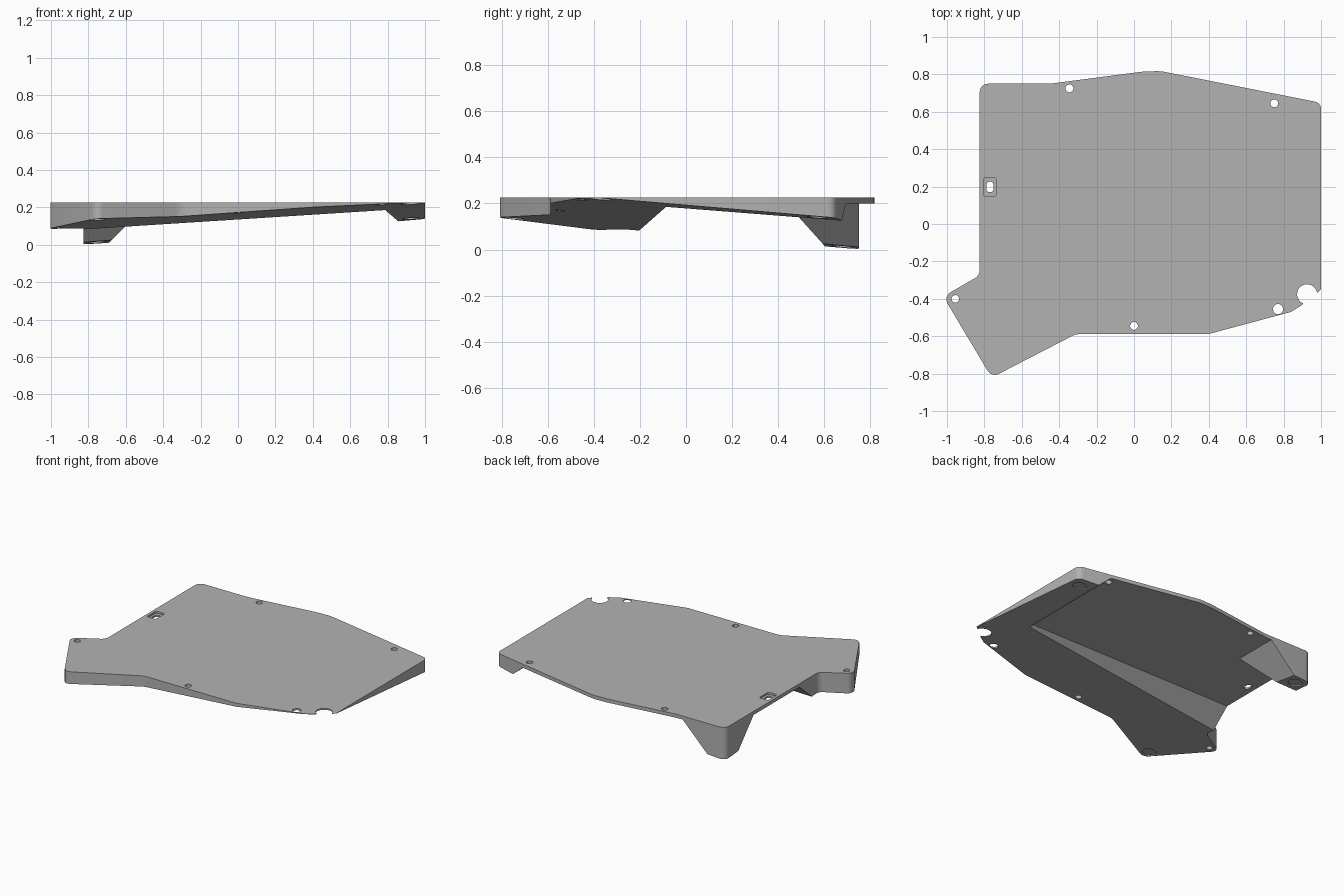
import bpy, bmesh, math
from mathutils import Vector

if "Cube" in bpy.data.objects:
    bpy.data.objects.remove(bpy.data.objects["Cube"])

TOP = 0.225
grey = bpy.data.materials.new("plain grey")
grey.diffuse_color = (0.45, 0.45, 0.45, 1)
grey.use_nodes = True
grey.node_tree.nodes["Principled BSDF"].inputs["Base Color"].default_value = grey.diffuse_color


def under(x, y):
    """Height of the tilted underside plane."""
    return 0.123 + 0.07 * x - 0.085 * y


def fillet(corners, steps=6):
    """Round the corners of a closed outline given as (x, y, radius)."""
    pts = []
    for i, (x, y, r) in enumerate(corners):
        p = Vector((x, y))
        if r == 0:
            pts.append(p)
            continue
        a = (Vector(corners[i - 1][:2]) - p).normalized()
        b = (Vector(corners[(i + 1) % len(corners)][:2]) - p).normalized()
        half = a.angle(b) / 2
        centre = p + (a + b).normalized() * r / math.sin(half)
        s = p + a * r / math.tan(half) - centre
        e = p + b * r / math.tan(half) - centre
        turn = math.atan2(s.x * e.y - s.y * e.x, s.dot(e))
        for k in range(steps + 1):
            t = turn * k / steps
            c, n = math.cos(t), math.sin(t)
            pts.append(centre + Vector((s.x * c - s.y * n, s.x * n + s.y * c)))
    return pts


def loft(name, low, high, z0, z1):
    """Solid between two matching outlines at two heights."""
    bm = bmesh.new()
    a = [bm.verts.new((p[0], p[1], z0)) for p in low]
    b = [bm.verts.new((p[0], p[1], z1)) for p in high]
    n = len(a)
    bm.faces.new(a[::-1])
    bm.faces.new(b)
    for i in range(n):
        bm.faces.new((a[i], a[(i + 1) % n], b[(i + 1) % n], b[i]))
    bmesh.ops.recalc_face_normals(bm, faces=bm.faces)
    me = bpy.data.meshes.new(name)
    bm.to_mesh(me)
    bm.free()
    ob = bpy.data.objects.new(name, me)
    bpy.context.collection.objects.link(ob)
    return ob


def circle(x, y, r, n=24):
    return [(x + r * math.cos(math.tau * i / n), y + r * math.sin(math.tau * i / n)) for i in range(n)]


def rounded_box(x, y, w, h, r):
    return fillet([(x - w, y - h, r), (x + w, y - h, r), (x + w, y + h, r), (x - w, y + h, r)], 4)


# Plate outline, counter-clockwise, with a round notch at the front right
notch = [(0.925 + 0.053 * math.cos(math.radians(t)), -0.375 + 0.053 * math.sin(math.radians(t)), 0)
         for t in range(-114, -328, -14)]
outline = fillet([
    (-0.825, 0.75, 0.045), (-0.825, -0.275, 0.05), (-1.02, -0.387, 0.045),
    (-0.761, -0.821, 0.045), (-0.31, -0.588, 0.12), (0.4, -0.588, 0.1), (0.84, -0.47, 0.05), (0.9, -0.432, 0),
    *notch, (0.98, -0.367, 0), (1, -0.35, 0), (1, 0.648, 0.04),
    (0.14, 0.818, 0.25), (0.04, 0.814, 0.25), (-0.45, 0.75, 0.3)])
plate = loft("base_plate", outline, outline, -0.1, TOP)

# Slice the underside along the tilted plane
bm = bmesh.new()
bm.from_mesh(plate.data)
cut = bmesh.ops.bisect_plane(bm, geom=bm.verts[:] + bm.edges[:] + bm.faces[:], plane_co=(0, 0, under(0, 0)),
                             plane_no=(-0.07, 0.085, 1), clear_inner=True)
edges = [g for g in cut["geom_cut"] if isinstance(g, bmesh.types.BMEdge)]
bmesh.ops.contextual_create(bm, geom=edges)
bmesh.ops.recalc_face_normals(bm, faces=bm.faces)
bm.to_mesh(plate.data)
bm.free()

# Drafted underside recess that leaves the feet and front wedge standing
cutters = [loft("recess_cutter",
                [(1.12, -0.41), (1.12, 1), (-0.8, 1), (-0.8, 0.706), (-1.2, 0.706), (-1.2, -0.41)],
                [(0.77, -0.07), (0.77, 1), (-0.5, 1), (-0.5, 0.436), (-1.2, 0.436), (-1.2, -0.07)], -0.1, 0.2)]

# Screw holes
for x, y, r in [(-0.345, 0.725, 0.021), (0.75, 0.645, 0.021), (0.77, -0.455, 0.027),
                (0, -0.545, 0.021), (-0.955, -0.4, 0.02)]:
    ring = circle(x, y, r)
    cutters.append(loft("hole_cutter", ring, ring, -0.2, 0.4))

# Slot with a shallow surround
for w, h, r, z0 in [(0.034, 0.05, 0.012, 0.212), (0.018, 0.028, 0.014, 0.1)]:
    shape = rounded_box(-0.77, 0.198, w, h, r)
    cutters.append(loft("slot_cutter", shape, shape, z0, 0.4))

# Shallow round pad seats following the tilted underside
for x, y in [(-0.75, -0.745), (0.925, 0.57), (-0.755, 0.68)]:
    ring = circle(x, y, 0.045)
    pad = loft("pad_cutter", ring, ring, -0.05, 0.008)
    for v in pad.data.vertices:
        v.co.z += under(v.co.x, v.co.y)
    cutters.append(pad)

for c in cutters:
    c.hide_render = True
    m = plate.modifiers.new(c.name, "BOOLEAN")
    m.operation, m.solver, m.object = "DIFFERENCE", "EXACT", c

# Bake the cuts, then drop the cutters
deps = bpy.context.evaluated_depsgraph_get()
baked = bpy.data.meshes.new_from_object(plate.evaluated_get(deps))
plate.modifiers.clear()
plate.data = baked
for c in cutters:
    bpy.data.objects.remove(c)
plate.data.materials.clear()
plate.data.materials.append(grey)

bpy.context.view_layer.objects.active = plate
plate.select_set(True)
bpy.ops.object.shade_smooth_by_angle(angle=math.radians(30))
